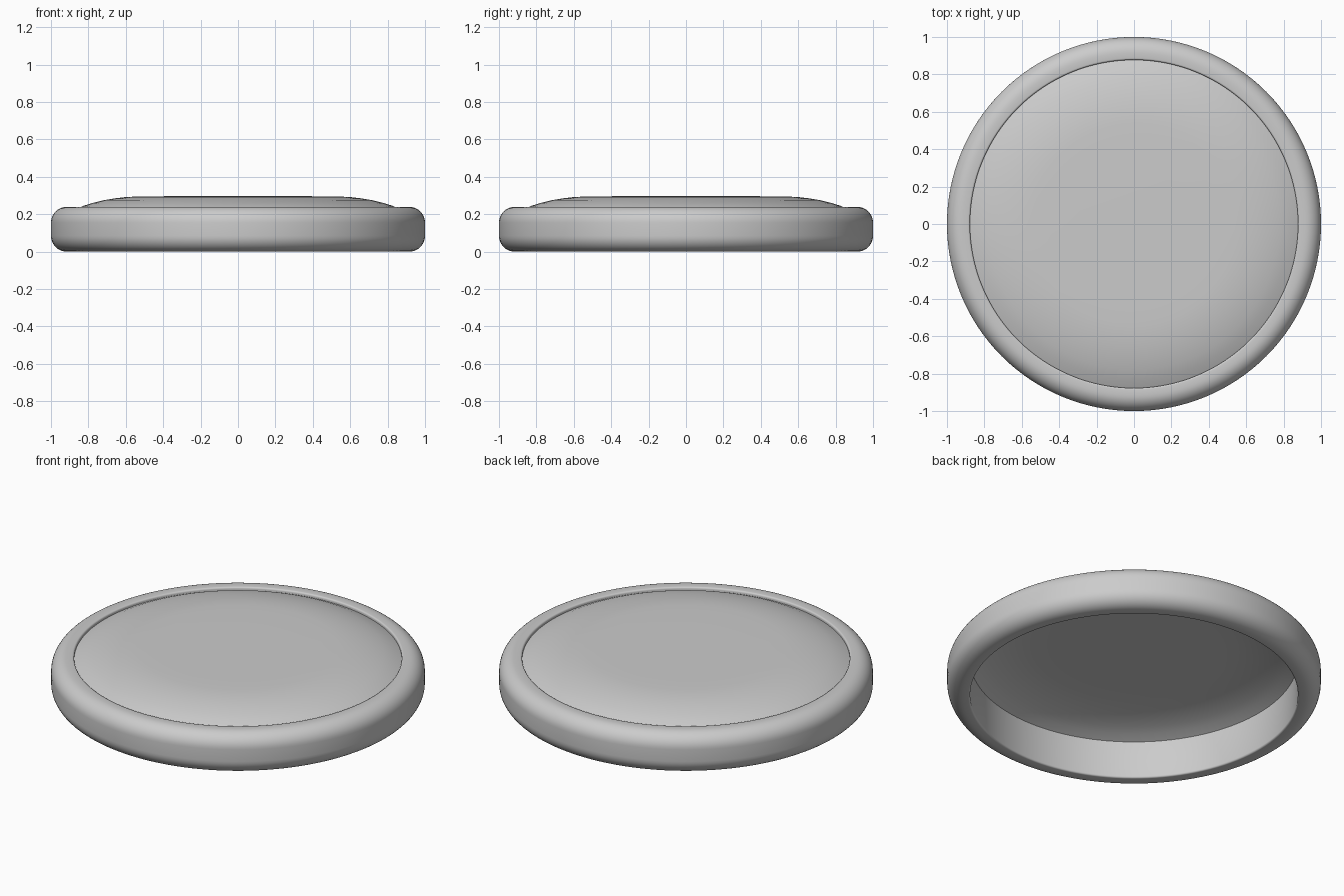
import bpy, bmesh, math

if "Cube" in bpy.data.objects:
    bpy.data.objects.remove(bpy.data.objects["Cube"])

def lathe(name, profile, closed, steps=128):
    """Spin an (r, z) profile about the z axis into a smooth-shaded object."""
    bm = bmesh.new()
    vs = [bm.verts.new((r, 0, z)) for r, z in profile]
    pairs = list(zip(vs, vs[1:])) + ([(vs[-1], vs[0])] if closed else [])
    edges = [bm.edges.new(p) for p in pairs]
    bmesh.ops.spin(bm, geom=vs + edges, axis=(0, 0, 1), cent=(0, 0, 0),
                   angle=math.tau, steps=steps)
    bmesh.ops.remove_doubles(bm, verts=bm.verts, dist=1e-5)
    bmesh.ops.recalc_face_normals(bm, faces=bm.faces)
    me = bpy.data.meshes.new(name)
    bm.to_mesh(me)
    bm.free()
    ob = bpy.data.objects.new(name, me)
    bpy.context.collection.objects.link(ob)
    bpy.ops.object.select_all(action='DESELECT')
    ob.select_set(True)
    bpy.context.view_layer.objects.active = ob
    bpy.ops.object.shade_smooth_by_angle(angle=math.radians(35))
    # keep open sheets facing up
    if not closed and me.polygons[0].normal.z < 0:
        me.flip_normals()
    return ob

def arc(cr, cz, rr, rz, a0, a1, n=10):
    return [(cr + rr * math.cos(math.radians(a0 + (a1 - a0) * i / n)),
             cz + rz * math.sin(math.radians(a0 + (a1 - a0) * i / n)))
            for i in range(n + 1)]

# Rim: rounded outside corners, small inner edge rounding
H = 0.24
rim = (arc(0.915, 0.085, 0.085, 0.085, -90, 0)
       + arc(0.915, H - 0.085, 0.085, 0.085, 0, 90)
       + arc(0.887, H - 0.01, 0.01, 0.01, 90, 180, 4)
       + arc(0.887, 0.01, 0.01, 0.01, 180, 270, 4))
lathe("rim", rim, True)

# Domed panel: flat middle easing down to the inside of the rim
dome = [(0, 0.297), (0.3, 0.297), (0.45, 0.296), (0.54, 0.295), (0.6, 0.292),
        (0.66, 0.285), (0.72, 0.275), (0.78, 0.26), (0.83, 0.244), (0.877, 0.222)]
lathe("domed_panel", dome, False)
